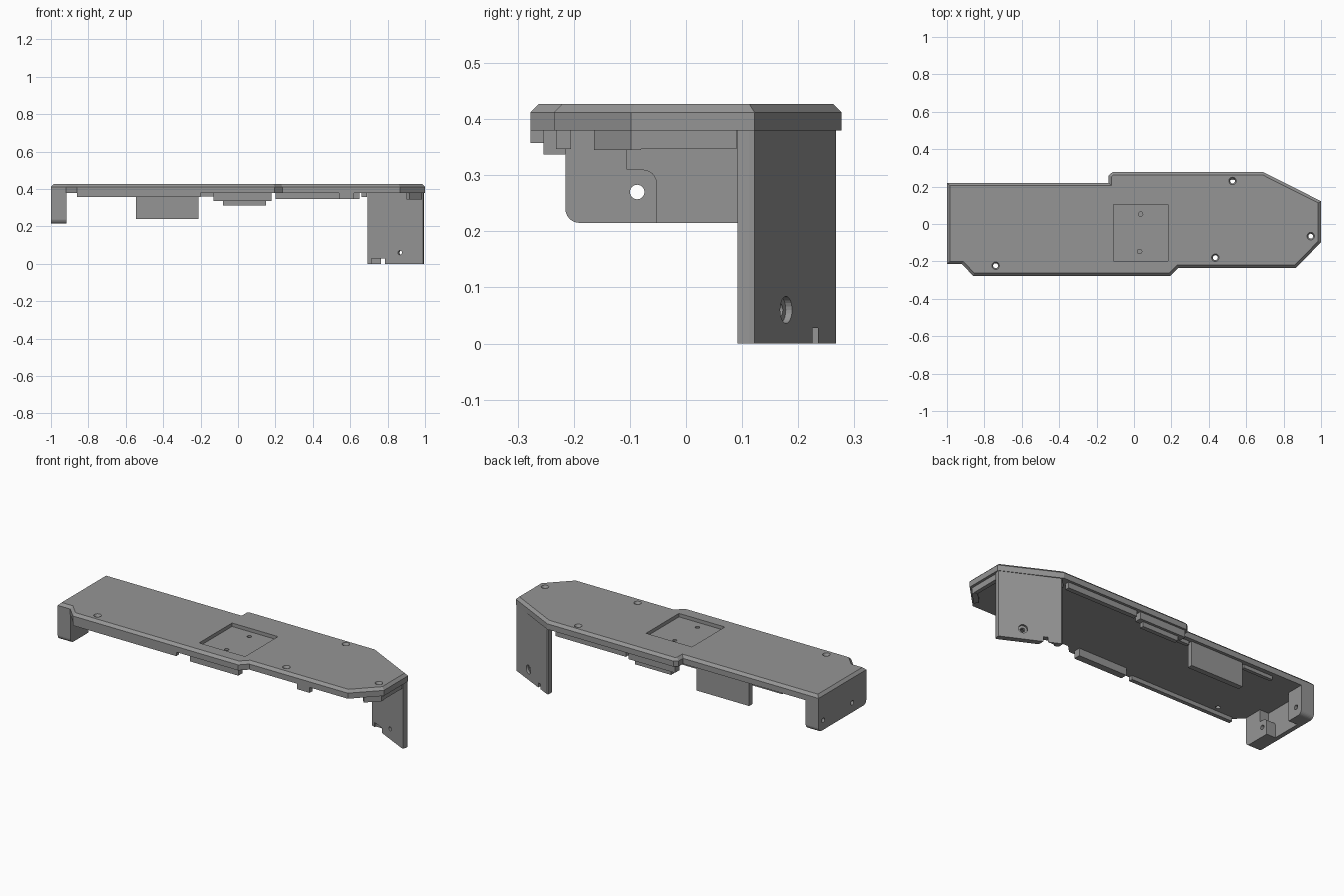
import bpy, bmesh, math
from mathutils import Vector

if "Cube" in bpy.data.objects:
    bpy.data.objects.remove(bpy.data.objects["Cube"])

grey = bpy.data.materials.new("mid_grey")
grey.diffuse_color = (0.30, 0.30, 0.30, 1)
grey.use_nodes = True
grey.node_tree.nodes["Principled BSDF"].inputs["Base Color"].default_value = grey.diffuse_color


def prism(name, pts, lo, hi, axis="z", chamfer=0):
    """Extrude an outline: (x, y) along z, or (y, z) along x."""
    bm = bmesh.new()
    place = (lambda a, b, h: (a, b, h)) if axis == "z" else (lambda a, b, h: (h, a, b))
    base = bm.faces.new([bm.verts.new(place(a, b, lo)) for a, b in pts])
    ext = bmesh.ops.extrude_face_region(bm, geom=[base])["geom"]
    shift = Vector(place(0, 0, hi - lo))
    bmesh.ops.translate(bm, vec=shift, verts=[v for v in ext if isinstance(v, bmesh.types.BMVert)])
    bmesh.ops.recalc_face_normals(bm, faces=bm.faces)
    if chamfer:
        top = [e for e in bm.edges if all(v.co.z > hi - 1e-5 for v in e.verts)]
        bmesh.ops.bevel(bm, geom=top, offset=chamfer, segments=1, affect="EDGES")
    me = bpy.data.meshes.new(name)
    bm.to_mesh(me)
    bm.free()
    me.materials.append(grey)
    ob = bpy.data.objects.new(name, me)
    bpy.context.collection.objects.link(ob)
    return ob


def box(name, x0, x1, y0, y1, z0, z1):
    return prism(name, [(x0, y0), (x1, y0), (x1, y1), (x0, y1)], z0, z1)


def drill(centre, direction, r1, length, r2=None):
    """Round cutter centred on a point and running along a direction."""
    bm = bmesh.new()
    bmesh.ops.create_cone(bm, cap_ends=True, segments=24, radius1=r1,
                          radius2=r2 or r1, depth=length)
    me = bpy.data.meshes.new("cutter")
    bm.to_mesh(me)
    bm.free()
    me.materials.append(grey)
    ob = bpy.data.objects.new("cutter", me)
    bpy.context.collection.objects.link(ob)
    ob.location = centre
    ob.rotation_euler = Vector(direction).to_track_quat("Z", "Y").to_euler()
    return ob


def cut(target, *cutters):
    bpy.context.view_layer.objects.active = target
    for c in cutters:
        c.hide_render = True
        m = target.modifiers.new("cut", "BOOLEAN")
        m.operation, m.solver, m.object = "DIFFERENCE", "EXACT", c
        bpy.ops.object.modifier_apply(modifier=m.name)
        bpy.data.objects.remove(c)


def arc(cx, cy, r, a0, a1, n=6):
    return [(cx + r * math.cos(math.radians(a0 + (a1 - a0) * i / n)),
             cy + r * math.sin(math.radians(a0 + (a1 - a0) * i / n))) for i in range(n + 1)]


# Cover plate with chamfered top rim
TOP, UNDER = 0.427, 0.38
outline = [(-1, -0.215), (-0.92, -0.215), (-0.86, -0.277), (0.195, -0.277), (0.237, -0.235),
           (0.865, -0.235), (1, -0.098), (1, 0.122), (0.692, 0.277), (-0.115, 0.277),
           (-0.135, 0.26), (-0.135, 0.22), (-1, 0.22)]
plate = prism("cover_plate", outline, UNDER, TOP, chamfer=0.015)

# Square pocket with two blind holes
cut(plate, box("cutter", -0.11, 0.183, -0.197, 0.103, 0.407, 0.5))
for x, y in [(0.035, 0.053), (0.03, -0.147)]:
    cut(plate, drill((x, y, 0.407), (0, 0, 1), 0.012, 0.03))

# Countersunk screw holes
for x, y in [(0.527, 0.23), (0.945, -0.065), (0.435, -0.18), (-0.74, -0.223)]:
    cut(plate, drill((x, y, 0.4), (0, 0, 1), 0.013, 0.2),
        drill((x, y, 0.424), (0, 0, 1), 0.013, 0.02, 0.024))

# Left end: thin wall, and two thick feet with screw holes
end_wall = prism("end_wall", [(-0.215, UNDER), *arc(-0.19, 0.24, 0.025, 180, 270),
                              *arc(0.195, 0.24, 0.025, 270, 360), (0.22, UNDER)],
                 -1, -0.975, "x")
front_foot = prism("front_foot", [(-0.215, UNDER), *arc(-0.19, 0.24, 0.025, 180, 270),
                                  (-0.052, 0.215), *arc(-0.077, 0.285, 0.025, 0, 90),
                                  (-0.105, 0.31), (-0.105, UNDER)], -0.975, -0.918, "x")
back_foot = prism("back_foot", [(0.12, UNDER), (0.12, 0.215),
                                *arc(0.195, 0.24, 0.025, 270, 360), (0.22, UNDER)],
                  -0.975, -0.918, "x")
for y, foot in [(-0.087, front_foot), (0.178, back_foot)]:
    for part in (foot, end_wall):
        cut(part, drill((-0.96, y, 0.27), (1, 0, 0), 0.013, 0.3))

# Tall slanted wing at the right back corner
wing = prism("wing", [(0.692, 0.265), (0.692, 0.235), (0.982, 0.092), (0.99, 0.092),
                      (0.995, 0.112), (0.995, 0.122), (0.7, 0.267)], 0, UNDER)
normal = Vector((0.441, 0.897, 0))
hole = Vector((0.88, 0.178, 0.06))
cut(wing, drill(hole, normal, 0.012, 0.3), drill(hole, normal, 0.024, 0.024))
cut(wing, box("cutter", 0.715, 0.785, 0.15, 0.235, -0.1, 0.028))

# Hanging tab on the back edge
box("hanging_tab", -0.545, -0.21, 0.172, 0.203, 0.24, UNDER)

# Ribs and lips beneath the plate: x0, x1, y0, y1, bottom
ribs = {
    "front_lip": (-0.86, -0.2, -0.277, -0.254, 0.357),
    "front_block": (-0.13, 0.18, -0.254, -0.215, 0.337),
    "front_stub": (0.54, 0.62, -0.232, -0.205, 0.347),
    "back_block": (-0.115, 0.18, 0.225, 0.265, 0.34),
    "back_block_lower": (-0.08, 0.15, 0.225, 0.25, 0.313),
    "back_rib": (0.2, 0.65, 0.235, 0.262, 0.347),
    "right_rib": (0.962, 0.985, -0.08, 0.09, 0.347),
    "right_rib_inner": (0.66, 0.69, 0.1, 0.235, 0.357),
    "inner_rib_right": (-0.2, -0.05, 0.175, 0.195, 0.36),
    "inner_rib_left": (-0.75, -0.56, 0.175, 0.195, 0.36),
}
for name, (x0, x1, y0, y1, z) in ribs.items():
    box(name, x0, x1, y0, y1, z, UNDER)

# Slanted rib beside the front right corner
prism("corner_rib", [(0.918, -0.164), (0.985, -0.098), (0.985, -0.08), (0.96, -0.08),
                     (0.9, -0.146)], 0.345, UNDER)
